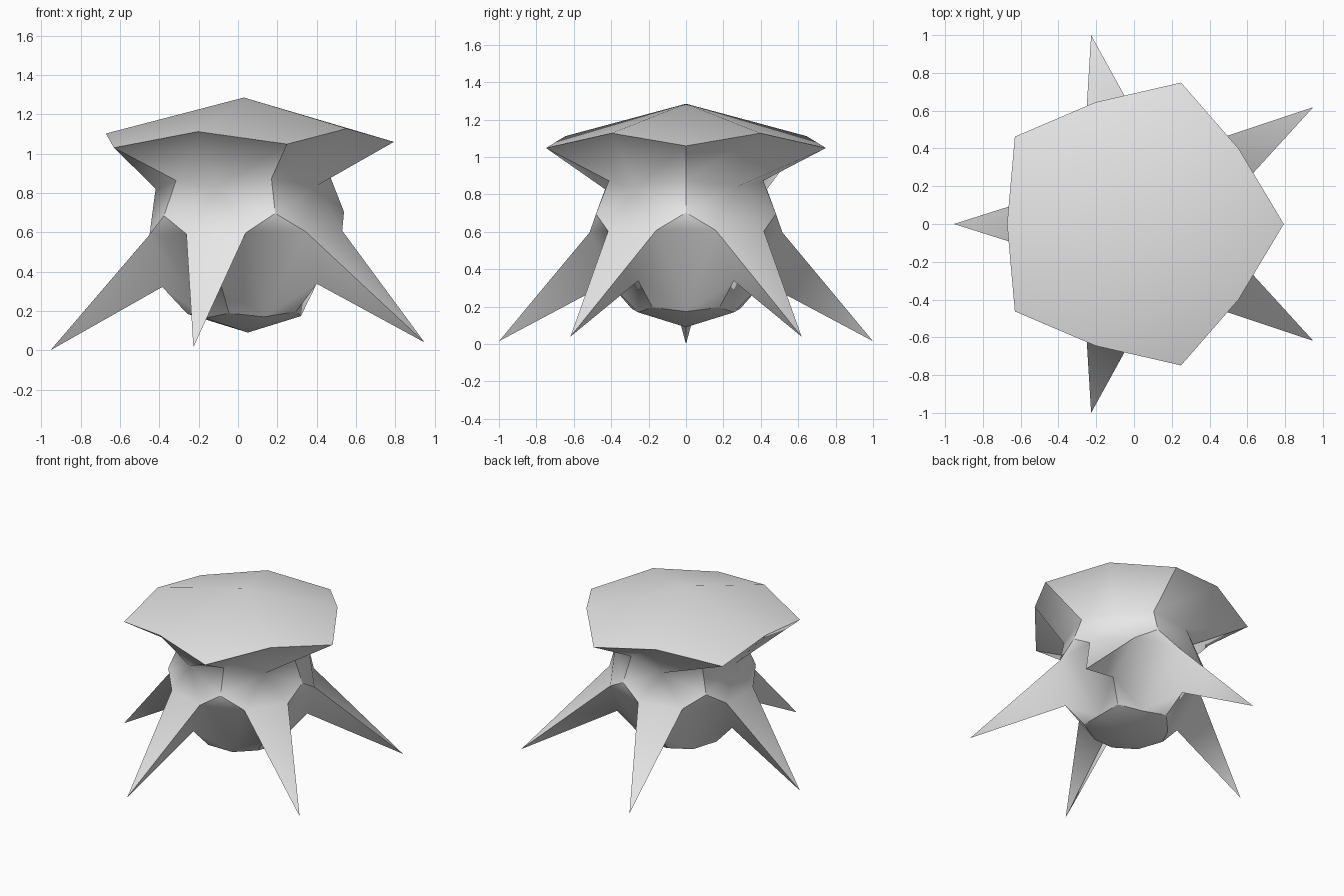
import bpy
import bmesh
from math import cos, sin, radians

cube = bpy.data.objects.get("Cube")
if cube:
    bpy.data.objects.remove(cube, do_unlink=True)

SIDES = 5
STEP = 360 / SIDES
TILT = 0.021  # the whole form leans slightly along x

grey = bpy.data.materials.new("plain_grey")
grey.use_nodes = True
grey.diffuse_color = (0.8, 0.8, 0.8, 1)
grey.node_tree.nodes["Principled BSDF"].inputs["Base Color"].default_value = (0.8, 0.8, 0.8, 1)

# Rings of five points: angle offset, radius, centre x, height
RINGS = {
    "rim_corner": (0, 0.787, 0.006, 1.043),
    "rim_mid": (36, 0.678, 0.006, 1.116),
    "neck_corner": (0, 0.434, 0.036, 0.870),
    "neck_mid": (36, 0.455, 0.036, 0.830),
    "shoulder": (0, 0.506, 0.033, 0.692),
    "hip_a": (18, 0.515, 0.040, 0.597),
    "hip_b": (54, 0.515, 0.040, 0.597),
    "tip": (36, 1.0515, 0.098, 0.020),
    "keel": (36, 0.434, 0.049, 0.330),
    "base_corner": (0, 0.270, 0.050, 0.167),
    "base_mid": (36, 0.305, 0.048, 0.190),
}


def ring_point(name, k):
    angle, radius, centre, height = RINGS[name]
    a = radians(angle + STEP * k)
    x = centre + radius * cos(a)
    return (x, radius * sin(a), height + TILT * x)


def build(name, sector, sharp=(), pole=None):
    """Repeat one sector of faces around the axis; a trailing + means next sector."""
    bm = bmesh.new()
    verts = {}

    def vert(label, k):
        if label == "pole":
            key, co = label, pole
        else:
            ring = label.rstrip("+")
            key = (ring, (k + label.endswith("+")) % SIDES)
            co = ring_point(*key)
        if key not in verts:
            verts[key] = bm.verts.new(co)
        return verts[key]

    for k in range(SIDES):
        for face in sector:
            f = bm.faces.new([vert(label, k) for label in face.split()])
            f.smooth = True
    for k in range(SIDES):
        for pair in sharp:
            edge = bm.edges.get([vert(label, k) for label in pair.split()])
            if edge:
                edge.smooth = False
    mesh = bpy.data.meshes.new(name)
    bm.to_mesh(mesh)
    bm.free()
    mesh.materials.append(grey)
    obj = bpy.data.objects.new(name, mesh)
    bpy.context.collection.objects.link(obj)
    return obj


# Shallow ten-sided cap
build("cap", ["rim_corner rim_mid pole", "rim_mid rim_corner+ pole"],
      pole=(0.03, 0, 1.285))

# Flared neck, five spike legs and the belly panels between them
build("trunk_and_legs", [
    # underside of the cap
    "neck_corner neck_mid rim_mid rim_corner",
    "neck_mid neck_corner+ rim_corner+ rim_mid",
    # neck
    "shoulder neck_mid neck_corner",
    "shoulder hip_a neck_mid",
    "hip_a hip_b neck_mid",
    "hip_b shoulder+ neck_mid",
    "shoulder+ neck_corner+ neck_mid",
    # leg
    "hip_a tip hip_b",
    "hip_a keel tip",
    "hip_b tip keel",
    # belly
    "base_corner base_mid keel",
    "base_corner keel hip_a",
    "base_mid base_corner+ keel",
    "base_corner+ hip_b keel",
    "base_corner+ hip_a+ hip_b",
    "hip_b hip_a+ shoulder+",
], sharp=[
    "neck_corner rim_corner", "neck_corner shoulder",
    "shoulder hip_a", "shoulder+ hip_b",
    "hip_a tip", "hip_b tip", "keel tip", "keel base_mid",
])

# Pointed underside
build("base", ["base_mid base_corner pole", "base_corner+ base_mid pole"],
      pole=(0.05, 0, 0.09))
